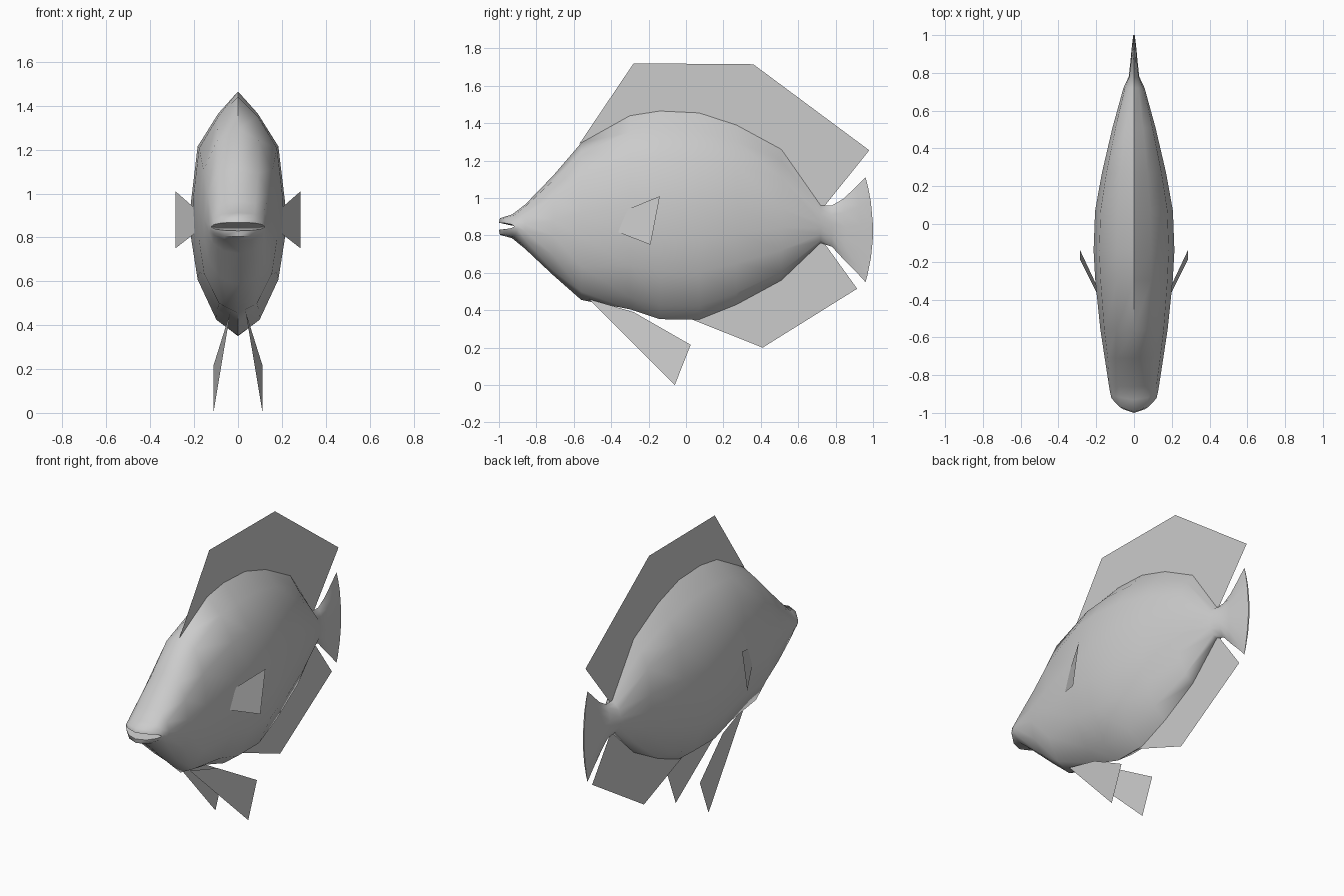
import bpy, math

if "Cube" in bpy.data.objects:
    bpy.data.objects.remove(bpy.data.objects["Cube"])


def make(name, verts, faces, smooth=False):
    me = bpy.data.meshes.new(name)
    me.from_pydata(verts, [], faces)
    me.update()
    ob = bpy.data.objects.new(name, me)
    bpy.context.collection.objects.link(ob)
    if smooth:
        bpy.context.view_layer.objects.active = ob
        ob.select_set(True)
        bpy.ops.object.shade_smooth_by_angle(angle=math.radians(60))
        ob.select_set(False)
    return ob


# Half cross-sections (width share, height share), top to bottom
TRUNK = [(0, 1), (.42, .82), (.86, .55), (1, .1), (1, -.2), (.86, -.54), (.46, -.87), (0, -1)]
HEAD = [(0, 1), (.6, .91), (.9, .55), (1, .1), (1, -.2), (.87, -.6), (.5, -.91), (0, -1)]

# Rings: y, top z, bottom z, half width, side bow (mouth), end bow (tail)
RINGS = [
    (-.90, .846, .842, .095, 0, 0),
    (-1.0, .868, .830, .120, .08, 0),
    (-.995, .892, .803, .122, .085, 0),
    (-.93, .912, .785, .125, .03, 0),
    (-.86, .965, .728, .132, 0, 0),
    (-.71, 1.12, .587, .155, 0, 0),
    (-.56, 1.295, .455, .178, 0, 0),
    (-.30, 1.44, .405, .205, 0, 0),
    (-.14, 1.465, .352, .214, 0, 0),
    (.07, 1.455, .35, .206, 0, 0),
    (.27, 1.39, .43, .17, 0, 0),
    (.51, 1.26, .56, .114, 0, 0),
    (.72, .96, .76, .056, 0, 0),
    (.78, .96, .74, .028, 0, 0),
    (.84, .995, .675, .02, 0, .01),
    (.91, 1.06, .605, .012, 0, .025),
    (.96, 1.11, .55, .004, 0, .04),
]

# Body with mouth and tail, lofted through the rings
verts, faces = [], []
for y, top, bot, w, side, end in RINGS:
    mid, h = (top + bot) / 2, (top - bot) / 2
    t = min(1, max(0, (-.25 - y) / .5))
    half = [(a[0] + (b[0] - a[0]) * t, a[1] + (b[1] - a[1]) * t) for a, b in zip(TRUNK, HEAD)]
    loop = half + [(-a, b) for a, b in half[-2:0:-1]]
    for a, b in loop:
        verts.append((a * w, y + side * a * a + end * (1 - b * b), mid + b * h))
n = 14
for i in range(len(RINGS) - 1):
    for j in range(n):
        k = (j + 1) % n
        faces.append((i * n + j, i * n + k, (i + 1) * n + k, (i + 1) * n + j))
faces.append(tuple(range(n))[::-1])
last = (len(RINGS) - 1) * n
faces += [(last + j, last + j + 1, last + n - j - 1, last + (n - j) % n) for j in range(1, 6)]
faces += [(last, last + 1, last + n - 1), (last + 6, last + 7, last + 8)]
# the strip list repeats no face: keep unique ones with four distinct corners
faces = [f for f in faces if len(set(f)) == len(f)]
make("body", verts, faces, True)


# Flat fins on the centre line
def flat_fin(name, outline):
    make(name, [(0, y, z) for y, z in outline], [tuple(range(len(outline)))])


flat_fin("dorsal_fin", [(-.57, 1.29), (-.28, 1.72), (.36, 1.715), (.98, 1.255), (.735, .95),
                        (.71, .96), (.50, 1.25), (.27, 1.37), (.07, 1.435), (-.14, 1.445), (-.30, 1.42)])
flat_fin("anal_fin", [(.02, .355), (.41, .20), (.915, .515), (.735, .765),
                      (.71, .76), (.50, .57), (.27, .445), (.07, .36)])

# Paired fins
for side, s in (("right", 1), ("left", -1)):
    make("pelvic_fin_" + side,
         [(s * .035, -.52, .46), (s * .112, -.06, 0), (s * .112, .025, .215), (s * .055, -.28, .39)],
         [(0, 1, 2, 3)])
    make("pectoral_fin_" + side,
         [(s * .205, -.31, .94), (s * .285, -.14, 1.01), (s * .285, -.19, .75), (s * .195, -.37, .82)],
         [(0, 1, 2, 3)])
